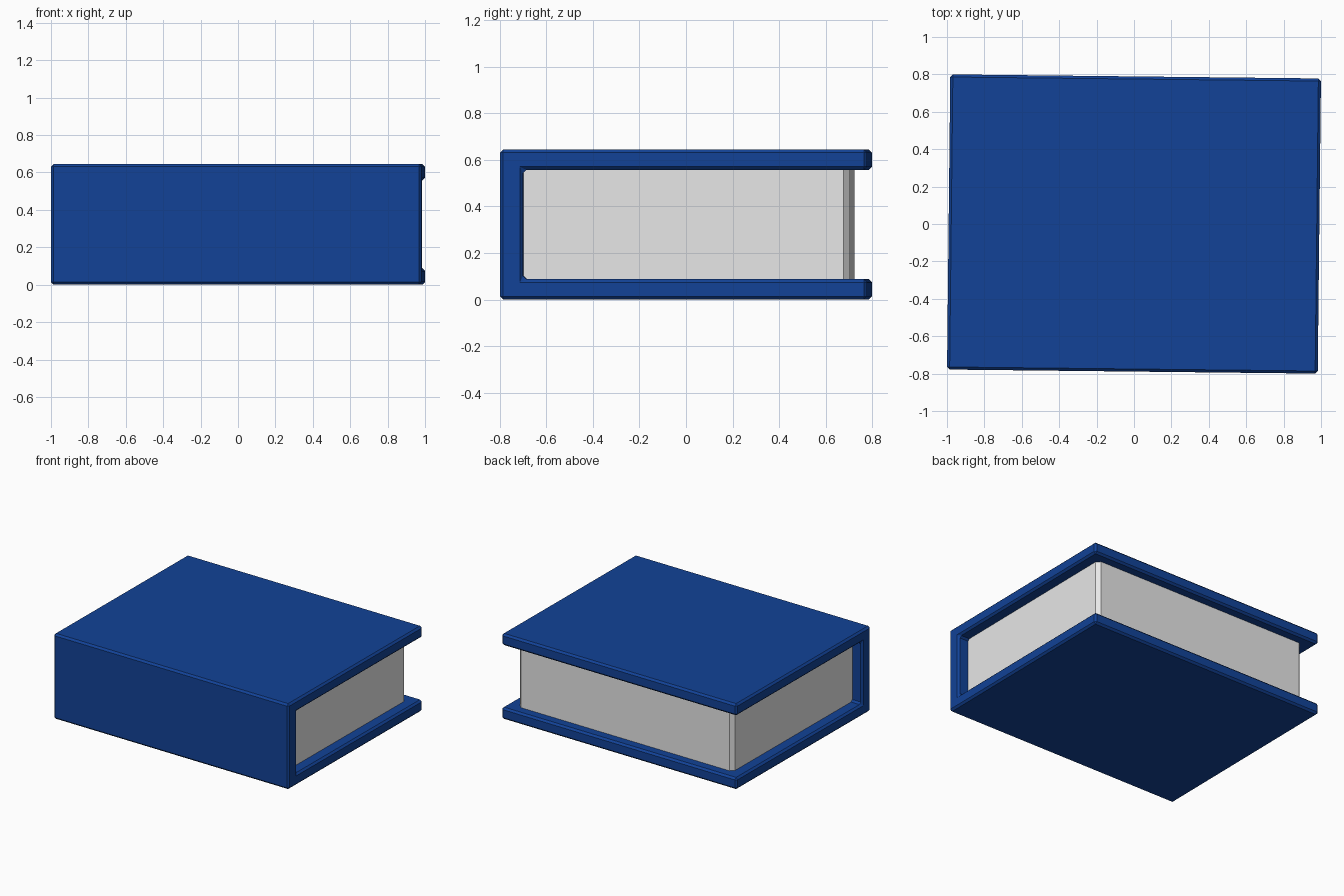
import bpy
import bmesh
import math

cube = bpy.data.objects.get("Cube")
if cube:
    bpy.data.objects.remove(cube, do_unlink=True)


def make_material(name, rgb):
    mat = bpy.data.materials.new(name)
    mat.use_nodes = True
    mat.diffuse_color = (*rgb, 1)
    mat.node_tree.nodes["Principled BSDF"].inputs["Base Color"].default_value = (*rgb, 1)
    return mat


def extrude_profile(name, points, axis, start, end, mat):
    """Extrude a closed 2D profile along x (points are y, z) or z (points are x, y)."""
    def place(p, t):
        return (t, *p) if axis == "x" else (*p, t)

    bm = bmesh.new()
    base = bm.faces.new([bm.verts.new(place(p, start)) for p in points])
    new = bmesh.ops.extrude_face_region(bm, geom=[base])["geom"]
    shift = place((0, 0), end - start)
    bmesh.ops.translate(bm, vec=shift, verts=[v for v in new if isinstance(v, bmesh.types.BMVert)])
    bmesh.ops.recalc_face_normals(bm, faces=bm.faces)
    mesh = bpy.data.meshes.new(name)
    bm.to_mesh(mesh)
    bm.free()
    obj = bpy.data.objects.new(name, mesh)
    bpy.context.collection.objects.link(obj)
    mesh.materials.append(mat)
    obj.rotation_euler.z = TURN
    return obj


TURN = math.radians(-0.63)      # the book lies very slightly askew
HALF_W, HALF_D, HEIGHT = 0.991, 0.789, 0.645
BOARD, SPINE = 0.088, 0.1

blue = make_material("cover blue", (0.006, 0.055, 0.31))
paper = make_material("paper grey", (0.8, 0.8, 0.8))

# Cover: a U-shaped profile of two boards joined by the spine at the front
inner = -HALF_D + SPINE
cover = extrude_profile("cover", [
    (-HALF_D, 0), (HALF_D, 0), (HALF_D, BOARD), (inner, BOARD),
    (inner, HEIGHT - BOARD), (HALF_D, HEIGHT - BOARD),
    (HALF_D, HEIGHT), (-HALF_D, HEIGHT)], "x", -HALF_W, HALF_W, blue)
bevel = cover.modifiers.new("edge chamfer", "BEVEL")
bevel.width = 0.014
bevel.segments = 1
bevel.limit_method = "ANGLE"

# Pages: a block inset from the boards with its two back corners cut off
px, py, cut = HALF_W - 0.085, 0.715, 0.028
extrude_profile("pages", [
    (-px, inner - 0.02), (px, inner - 0.02), (px, py - cut), (px - cut, py),
    (-px + cut, py), (-px, py - cut)], "z", BOARD - 0.02, HEIGHT - BOARD + 0.02, paper)
